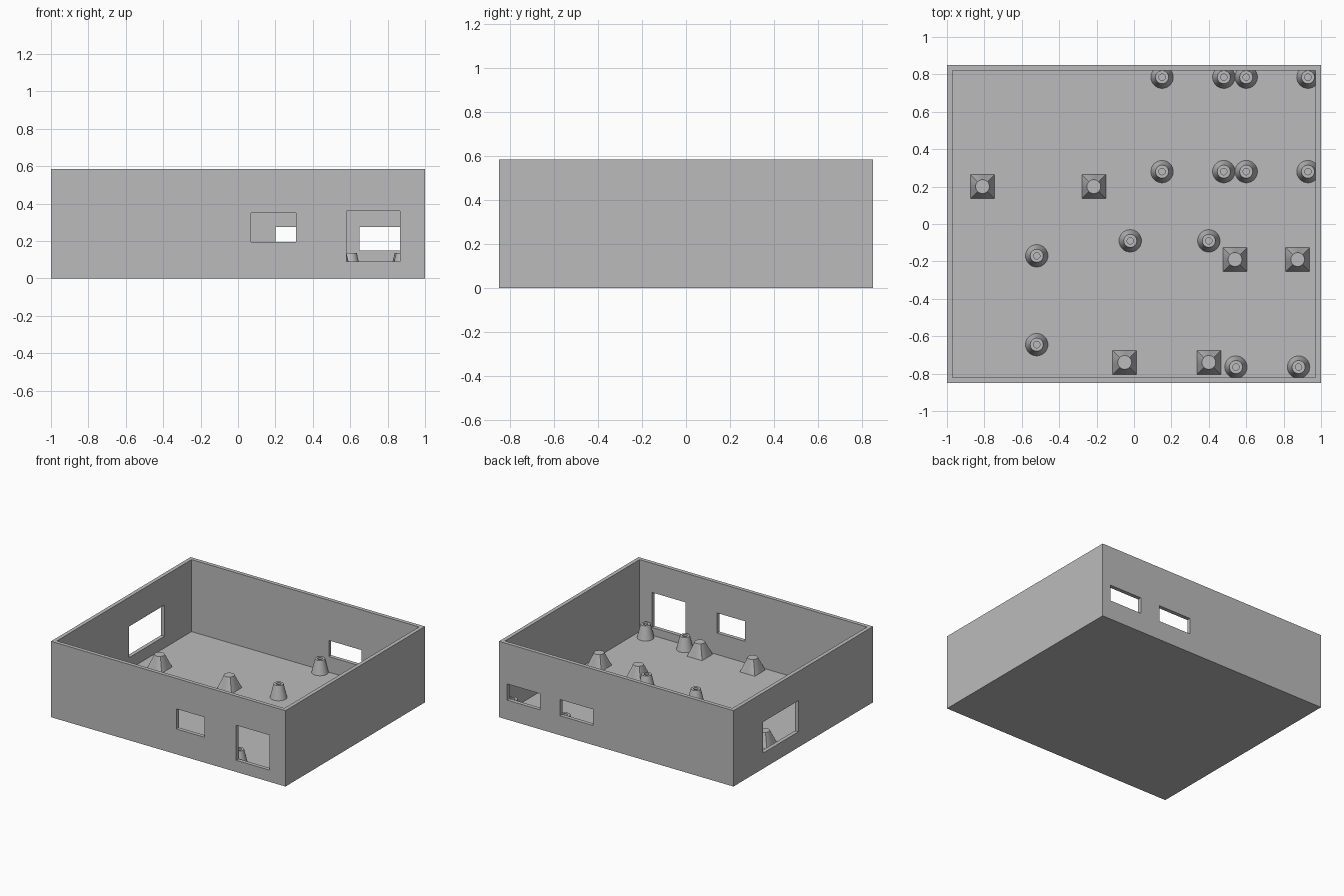
import bpy, bmesh, math
from mathutils import Matrix

if "Cube" in bpy.data.objects:
    bpy.data.objects.remove(bpy.data.objects["Cube"], do_unlink=True)

# One plain grey for everything
grey = bpy.data.materials.new("plain_grey")
grey.use_nodes = True
GREY = (0.5, 0.5, 0.5, 1)
grey.diffuse_color = GREY
grey.node_tree.nodes["Principled BSDF"].inputs["Base Color"].default_value = GREY

WALL, FLOOR, HEIGHT, DEPTH = 0.03, 0.03, 0.585, 0.85


def add_object(name, bm):
    bmesh.ops.recalc_face_normals(bm, faces=bm.faces)
    mesh = bpy.data.meshes.new(name)
    bm.to_mesh(mesh)
    bm.free()
    mesh.materials.append(grey)
    ob = bpy.data.objects.new(name, mesh)
    bpy.context.collection.objects.link(ob)
    return ob


def box(name, x0, x1, y0, y1, z0, z1):
    bm = bmesh.new()
    place = Matrix.Translation(((x0 + x1) / 2, (y0 + y1) / 2, (z0 + z1) / 2))
    size = Matrix.Diagonal((x1 - x0, y1 - y0, z1 - z0, 1))
    bmesh.ops.create_cube(bm, size=1, matrix=place @ size)
    return add_object(name, bm)


def loft(name, rings, sides=32):
    """Stack rings of (half width, height, is_square) and cap both ends."""
    bm = bmesh.new()
    loops = []
    for r, z, square in rings:
        loop = []
        for i in range(sides):
            a = 2 * math.pi * i / sides
            c, s = math.cos(a), math.sin(a)
            k = r / max(abs(c), abs(s)) if square else r
            loop.append(bm.verts.new((k * c, k * s, z)))
        loops.append(loop)
    for low, high in zip(loops, loops[1:]):
        for i in range(sides):
            j = (i + 1) % sides
            bm.faces.new((low[i], low[j], high[j], high[i]))
    bm.faces.new(loops[0])
    bm.faces.new(loops[-1])
    return add_object(name, bm)


def smooth(ob):
    bpy.ops.object.select_all(action='DESELECT')
    ob.select_set(True)
    bpy.context.view_layer.objects.active = ob
    bpy.ops.object.shade_smooth_by_angle(angle=math.radians(30))


# Open tray with the room hollowed out and the openings cut through the walls
tray = box("walls_and_floor", -1, 1, -DEPTH, DEPTH, 0, HEIGHT)
front = (-DEPTH - 0.05, -DEPTH + WALL + 0.02)
back = (DEPTH - WALL - 0.02, DEPTH + 0.05)
cutters = [
    box("room_cutter", WALL - 1, 1 - WALL, WALL - DEPTH, DEPTH - WALL, FLOOR, 1),
    box("front_window_cutter", 0.07, 0.31, *front, 0.195, 0.35),
    box("front_hatch_cutter", 0.58, 0.865, *front, 0.09, 0.36),
    box("back_window_cutter", 0.2, 0.48, *back, 0.15, 0.275),
    box("back_window_cutter", 0.65, 0.93, *back, 0.15, 0.275),
    box("side_window_cutter", -1.05, -0.95, 0.06, 0.49, 0.12, 0.36),
]
bpy.context.view_layer.objects.active = tray
for cutter in cutters:
    cut = tray.modifiers.new("opening", 'BOOLEAN')
    cut.operation, cut.solver, cut.object = 'DIFFERENCE', 'EXACT', cutter
    bpy.ops.object.modifier_apply(modifier=cut.name)
    bpy.data.objects.remove(cutter, do_unlink=True)

# Round posts with a hole in the top
TOP = 0.135
post = loft("round_post", [(0.06, FLOOR, False), (0.035, TOP, False),
                           (0.017, TOP, False), (0.017, 0.08, False)])
smooth(post)
round_spots = [(x, y) for x in (0.15, 0.48, 0.6, 0.93) for y in (0.28, 0.785)]
round_spots += [(-0.52, -0.17), (-0.52, -0.645), (-0.02, -0.09),
                (0.4, -0.09), (0.545, -0.765), (0.88, -0.765)]

# Square-footed posts that taper to a round top
foot = loft("square_post", [(0.064, FLOOR, True), (0.037, TOP, False)])
smooth(foot)
square_spots = [(-0.81, 0.2), (-0.215, 0.2), (0.54, -0.19),
                (0.875, -0.19), (-0.05, -0.74), (0.4, -0.74)]

for source, spots in ((post, round_spots), (foot, square_spots)):
    for n, (x, y) in enumerate(spots):
        ob = source if n == 0 else source.copy()
        if n:
            bpy.context.collection.objects.link(ob)
        ob.location = (x, y, 0)
